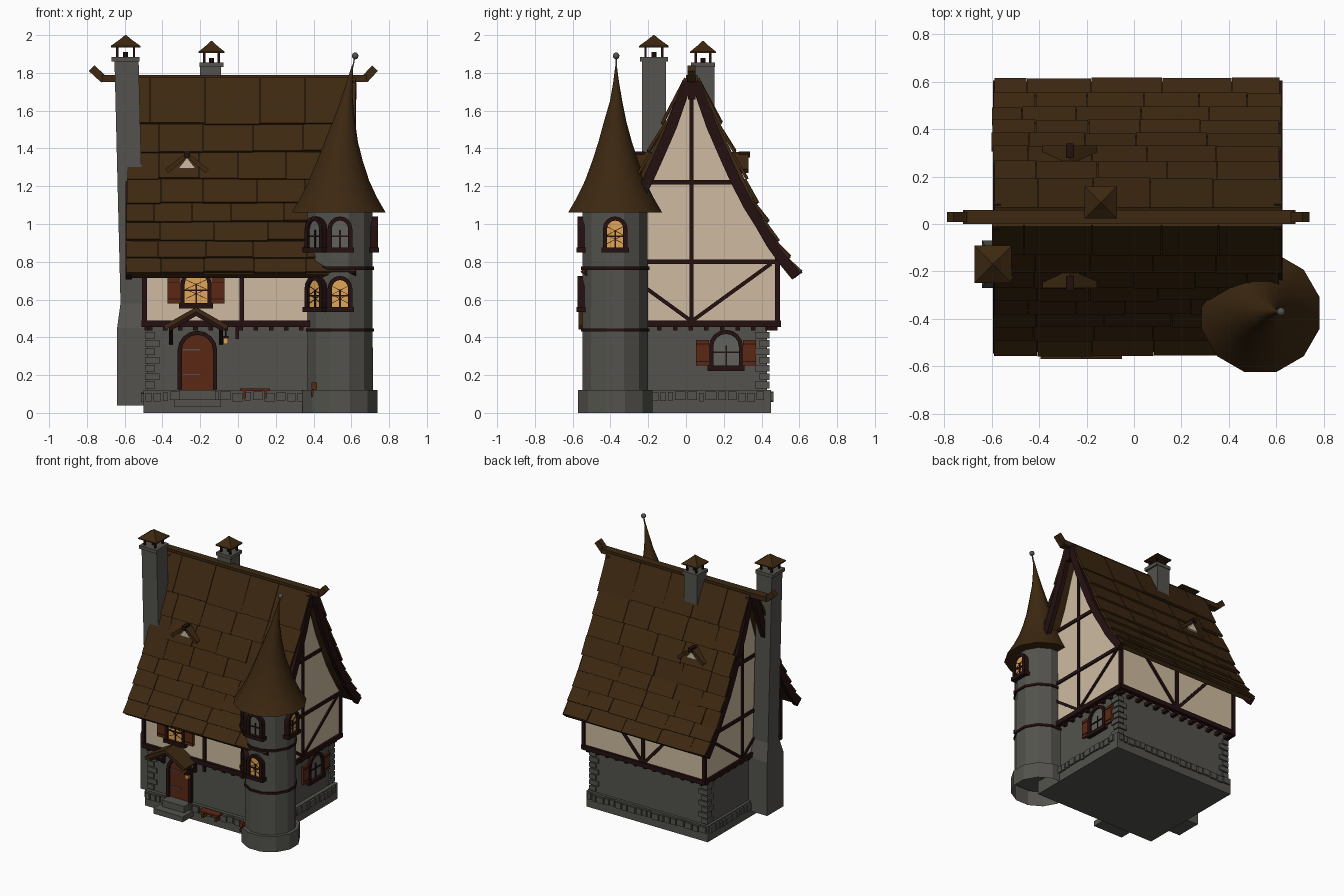
import bpy, bmesh, math, random
from mathutils import Vector, Matrix

if "Cube" in bpy.data.objects:
    bpy.data.objects.remove(bpy.data.objects["Cube"])

random.seed(4)
COLORS = {"roof_brown": (.046, .021, .0055), "stone_grey": (.087, .086, .075), "cream_plaster": (.62, .50, .355),
          "dark_timber": (.018, .005, .005), "red_wood": (.105, .022, .007), "lit_window": (.75, .38, .09),
          "dark_glass": (.12, .12, .11)}
MATS = {}
for n, c in COLORS.items():
    MATS[n] = bpy.data.materials.new(n)
    MATS[n].diffuse_color = (*c, 1)
PARTS = {}
I = Matrix.Identity(4)
R, S, C, D, W = "roof_brown", "stone_grey", "cream_plaster", "dark_timber", "red_wood"


def solid(part, mat, rings, M=I, caps=True):
    """Join successive rings of points into a solid inside a named part."""
    bm = PARTS.setdefault((part, mat), bmesh.new())
    rows = [[bm.verts.new(M @ Vector(p)) for p in ring] for ring in rings]
    n = len(rows[0])
    for a, b in zip(rows, rows[1:]):
        for i in range(n):
            bm.faces.new((a[i], a[(i + 1) % n], b[(i + 1) % n], b[i]))
    if caps:
        bm.faces.new(rows[0][::-1])
    bm.faces.new(rows[-1])


def prism(part, mat, pts, axis, a0, a1, M=I):
    f = (lambda u, v, a: (a, u, v)) if axis == "x" else (lambda u, v, a: (u, a, v))
    solid(part, mat, [[f(u, v, a) for u, v in pts] for a in (a0, a1)], M)


def box(part, mat, x0, x1, y0, y1, z0, z1, M=I):
    prism(part, mat, [(x0, z0), (x1, z0), (x1, z1), (x0, z1)], "y", y0, y1, M)


def beam(part, mat, p, q, w, M=I):
    p, q = Vector(p), Vector(q)
    B = Matrix.Translation(p) @ (q - p).to_track_quat('Z', 'Y').to_matrix().to_4x4()
    h = w / 2
    box(part, mat, -h, h, -h, h, 0, (q - p).length, M @ B)


def lathe(part, mat, prof, n, caps=True):
    """Stack of n-sided rings given as (radius, z, centre x, centre y)."""
    solid(part, mat, [[(x + r * math.cos((i + .5) * math.tau / n), y + r * math.sin((i + .5) * math.tau / n), z)
                       for i in range(n)] for r, z, x, y in prof], I, caps)


def ribbon(pts, t):
    """Band of thickness t on the right-hand side of a polyline."""
    inner = []
    for i, p in enumerate(pts):
        a, b = Vector(pts[max(i - 1, 0)]), Vector(pts[min(i + 1, len(pts) - 1)])
        d = (b - a).normalized()
        inner.append((p[0] + d.y * t, p[1] - d.x * t))
    return pts + inner[::-1]


def arch(w, h):
    r = w / 2
    return [(r, 0)] + [(r * math.cos(k * math.pi / 8), h - r + r * math.sin(k * math.pi / 8)) for k in range(9)] + [(-r, 0)]


def opening(part, x, y, z, angle, w, h, fill, shutters=False, bars=True):
    """Arched frame with pane, glazing bars and optional shutters; faces -y before rotation."""
    M = Matrix.Translation((x, y, z)) @ Matrix.Rotation(math.radians(angle), 4, 'Z')
    o, i = arch(w, h), arch(w - .045, h - .022)
    prism(part + "_pane", fill, i, "y", .02, -.008, M)
    for k in range(len(o) - 1):
        prism(part + "_frame", D, [o[k], o[k + 1], i[k + 1], i[k]], "y", .02, -.024, M)
    if bars:
        box(part + "_frame", D, -w / 2 - .008, w / 2 + .008, -.03, .02, -.012, .016, M)
        box(part + "_frame", D, -.004, .004, -.014, 0, 0, h * .6, M)
        box(part + "_frame", D, -w / 2 + .02, w / 2 - .02, -.014, 0, h * .4, h * .4 + .008, M)
        if fill == "lit_window":
            for s in (-1, 1):
                for c in (.2, .45):
                    beam(part + "_lattice", D, (-s * w * .33, -.01, h * c), (s * w * .33, -.01, h * (c + .25)), .003, M)
    if shutters:
        for s in (-1, 1):
            a, b = sorted((s * w / 2, s * (w / 2 + .068)))
            box(part + "_shutters", W, a, b, -.018, .01, .015, h * .74, M)
            for zz in (.035, h * .62):
                box(part + "_shutter_straps", D, a, b, -.021, -.018, zz, zz + .005, M)


# --- stone ground floor
Y0 = .03
box("foundation", S, -.50, .53, -.41, .45, 0, .12)
box("ground_floor_wall", S, -.48, .50, -.385, .43, .1, .47)
for side, lo, hi in (("f", -.49, .36), ("b", -.49, .52), ("r", -.18, .44), ("l", -.40, .44)):
    t = lo
    while t < hi - .03:
        w = min(random.uniform(.035, .07), hi - t)
        z = random.uniform(.058, .07)
        if side in "fb":
            y = -.41 if side == "f" else .45
            box("foundation_stones", S, t, t + w - .01, y - .014, y + .014, z, z + .045)
        else:
            x = .53 if side == "r" else -.50
            box("foundation_stones", S, x - .014, x + .014, t, t + w - .01, z, z + .045)
        t += w
for cx, cy, sx, sy in ((-.48, -.385, 1, 1), (-.48, .43, 1, -1), (.50, .43, -1, -1)):
    for k in range(7):
        a, b = (.065, .04) if k % 2 else (.04, .065)
        x0, x1 = sorted((cx - sx * .012, cx + sx * a))
        y0, y1 = sorted((cy - sy * .012, cy + sy * b))
        box("corner_quoins", S, x0, x1, y0, y1, .13 + k * .044, .165 + k * .044)

# --- timber framed upper floor with gables
XL, XR, YF, YB = -.495, .525, -.43, .485
half = [(.455, .47), (.455, .80), (.385, .91), (.29, 1.07), (.16, 1.36), (.035, 1.72)]
prism("upper_wall", C, [(Y0 + d, z) for d, z in half] + [(Y0 - d, z) for d, z in half[::-1]], "x", XL, XR)
for y in (YF, YB):
    beam("timber_frame", D, (XL - .01, y, .473), (XR + .01, y, .473), .034)
    for x in (XL, .02, XR):
        beam("timber_frame", D, (x, y, .47), (x, y, .84), .025)
    for k in range(13):
        x = XL + .03 + k * .08
        box("joist_ends", D, x - .012, x + .012, *sorted((y, y * .86)), .437, .46)
for s in (-1, 1):
    beam("timber_frame", D, (.02, YB, .48), (.02 + s * .3, YB, .82), .022)
for x in (XL, XR):
    beam("timber_frame", D, (x, YF - .01, .473), (x, YB + .01, .473), .034)
    beam("timber_frame", D, (x, YF, .80), (x, YB, .80), .024)
    beam("timber_frame", D, (x, Y0 - .22, 1.22), (x, Y0 + .22, 1.22), .024)
    beam("timber_frame", D, (x, Y0, .47), (x, Y0, 1.72), .022)
    for s in (-1, 1):
        beam("timber_frame", D, (x, Y0, .485), (x, Y0 + s * .42, .79), .02)
    for k in range(11):
        y = YF + .04 + k * .083
        box("joist_ends", D, *sorted((x, x * .93)), y - .012, y + .012, .437, .46)

# --- swept roof: underlay, overlapping shingles, bargeboards
barge = [(.05, 1.76), (.13, 1.53), (.195, 1.38), (.258, 1.24), (.325, 1.11), (.388, 1.01), (.445, .91), (.51, .82), (.575, .74)]
prof = [(.04, 1.775), (.15, 1.53), (.222, 1.38), (.288, 1.24), (.342, 1.11), (.398, 1.01), (.452, .91), (.513, .82), (.575, .74)]
for s in (-1, 1):
    flip = lambda pts: [(Y0 + s * d, z) for d, z in pts]
    prism("roof_underlay", R, flip(ribbon([(d - .005, z - .008) for d, z in prof], .03)), "x", -.565, .595)
    for x0, x1 in ((-.595, -.56), (.59, .625)):
        prism("bargeboards", D, flip(ribbon(barge, .055)), "x", x0, x1)
    for (d0, z0), (d1, z1) in zip(prof, prof[1:]):
        n = Vector((z0 - z1, d1 - d0)).normalized()
        x = -.60 + random.uniform(0, .015)
        end = .628 - random.uniform(0, .015)
        first = True
        while x < end:
            w = random.uniform(.12, .19) if first else random.uniform(.2, .3)
            first = False
            x1 = end if end - x - w < .1 else x + w
            lift, j = .010 + random.uniform(0, .008), random.uniform(-.004, .006)
            quad = [(d0, z0), (d1 + n.x * lift, z1 + n.y * lift - j),
                    (d1 + n.x * (lift - .016), z1 + n.y * (lift - .016) - j), (d0 - n.x * .014, z0 - n.y * .014)]
            prism("roof_shingles", R, flip(quad), "x", x, x1 - .003)
            x = x1
for dy in (-.012, .012):
    beam("ridge_beam", R, (-.72, Y0 + dy, 1.77), (.68, Y0 + dy, 1.77), .036)
beam("ridge_beam", R, (-.71, Y0, 1.765), (-.775, Y0, 1.825), .042)
beam("ridge_beam", R, (.67, Y0, 1.765), (.725, Y0, 1.825), .042)
for x in (-.58, .608):
    beam("ridge_supports", D, (x, Y0, 1.66), (x, Y0, 1.75), .04)

# --- small roof vents on both slopes
for s in (-1, 1):
    a, b = sorted((Y0 + s * .18, Y0 + s * .30))
    prism("roof_vent_tops", R, ribbon([(-.385, 1.29), (-.27, 1.38), (-.155, 1.29)], .026), "y", a, b)
    a, b = sorted((Y0 + s * .18, Y0 + s * .29))
    prism("roof_vent_front", C, [(-.315, 1.295), (-.225, 1.295), (-.27, 1.352)], "y", a, b)
    beam("roof_vent_ridge", D, (-.27, Y0 + s * .25, 1.368), (-.27, Y0 + s * .31, 1.368), .03)

# --- chimneys with little roofed caps
q = math.sqrt(2)
lathe("side_chimney", S, [(.1 * q, .04, -.54, -.17), (.1 * q, .45, -.54, -.17), (.064 * q, .58, -.558, -.17), (.064 * q, 1.865, -.59, -.17)], 4)
lathe("ridge_chimney", S, [(.055 * q, 1.5, -.145, .095), (.055 * q, 1.84, -.145, .095)], 4)
for x, y, z, h in ((-.595, -.17, 1.86, .074), (-.14, .09, 1.83, .064)):
    lathe("chimney_slabs", S, [(h * q, z, x, y), (h * q, z + .025, x, y)], 4)
    for sx in (-1, 1):
        for sy in (-1, 1):
            beam("chimney_posts", D, (x + sx * h * .6, y + sy * h * .6, z + .02), (x + sx * h * .6, y + sy * h * .6, z + .09), .012)
    lathe("chimney_pots", D, [(.014, z + .02, x, y), (.014, z + .05, x, y)], 8)
    lathe("chimney_caps", R, [(h * 1.06 * q, z + .075, x, y), (h * 1.06 * q, z + .083, x, y), (h * .45 * q, z + .115, x, y), (.004, z + .14, x, y)], 4)

# --- round corner tower with leaning conical roof
TX, TY = .54, -.375
lathe("tower_base", S, [(.205, 0, TX, TY), (.205, .12, TX, TY)], 12, caps=False)
lathe("tower_wall", S, [(.18, .1, TX, TY), (.178, 1.08, TX, TY)], 12)
for z in (.43, .757):
    lathe("tower_bands", D, [(.187, z, TX, TY), (.187, z + .018, TX, TY)], 12)
lathe("tower_roof", R, [(.258, 1.06, .533, TY), (.21, 1.14, .533, TY), (.165, 1.23, .535, TY), (.127, 1.33, .539, TY), (.093, 1.43, .546, TY),
                        (.062, 1.54, .56, TY), (.034, 1.65, .575, -.37), (.016, 1.75, .59, -.37), (.004, 1.84, .607, -.37)], 12)
beam("finial_rod", S, (.605, -.37, 1.82), (.62, -.37, 1.89), .007)
lathe("finial_ball", S, [(max(.018 * math.sin(k * math.pi / 8), .001), 1.89 - .018 * math.cos(k * math.pi / 8), .62, -.37) for k in range(9)], 12)
for ang, z, fill in ((0, .86, "dark_glass"), (-45, .86, "dark_glass"), (90, .86, "lit_window"), (0, .545, "lit_window"), (-45, .545, "lit_window")):
    a = math.radians(ang)
    opening("tower_window", TX + .176 * math.sin(a), TY - .176 * math.cos(a), z, ang, .13, .18, fill)

# --- house windows, door and porch
opening("upper_window", -.222, YF, .565, 0, .165, .20, "lit_window", True)
opening("side_window", .50, .212, .235, 90, .18, .205, "dark_glass", True)
opening("front_door", -.215, -.39, .12, 0, .21, .315, W, False, False)
for z in (.20, .33):
    box("door_hinges", S, -.29, -.20, -.403, -.397, z, z + .007)
box("door_steps", S, -.34, -.09, -.54, -.40, .03, .07)
box("door_steps", S, -.31, -.12, -.48, -.40, .07, .12)
prism("porch_roof", R, ribbon([(-.395, .462), (-.222, .56), (-.05, .462)], .025), "y", -.57, -.40)
prism("porch_gable", D, ribbon([(-.37, .452), (-.222, .535), (-.075, .452)], .022), "y", -.55, -.535)
for x in (-.355, -.09):
    beam("porch_brackets", D, (x, -.39, .37), (x, -.53, .46), .02)
    beam("porch_brackets", D, (x, -.395, .36), (x, -.395, .47), .02)
beam("wall_bracket", D, (-.005, -.40, .39), (-.005, -.40, .46), .018)

# --- lantern, bench and small box
beam("lantern_arm", D, (-.065, -.52, .405), (-.065, -.52, .46), .007)
box("lantern_light", "lit_window", -.077, -.053, -.532, -.508, .365, .395)
box("lantern_cap", D, -.081, -.049, -.536, -.504, .395, .407)
box("bench_seat", W, .01, .17, -.49, -.43, .117, .129)
for x in (.03, .14):
    box("bench_legs", W, x, x + .012, -.485, -.435, .075, .118)
box("small_post_box", W, .388, .418, -.545, -.51, .125, .16)
beam("small_post", W, (.392, -.53, .085), (.397, -.53, .13), .01)

# --- turn the collected parts into objects
for (name, mat), bm in PARTS.items():
    bmesh.ops.recalc_face_normals(bm, faces=bm.faces)
    me = bpy.data.meshes.new(name)
    bm.to_mesh(me)
    bm.free()
    me.materials.append(MATS[mat])
    bpy.context.collection.objects.link(bpy.data.objects.new(name, me))
    if name in ("tower_roof", "finial_ball"):
        me.polygons.foreach_set("use_smooth", [True] * len(me.polygons))
        me.set_sharp_from_angle(angle=math.radians(50))

for m in bpy.data.materials:
    if m.users and not m.is_grease_pencil:
        m.use_nodes = True
        m.node_tree.nodes["Principled BSDF"].inputs["Base Color"].default_value = m.diffuse_color
